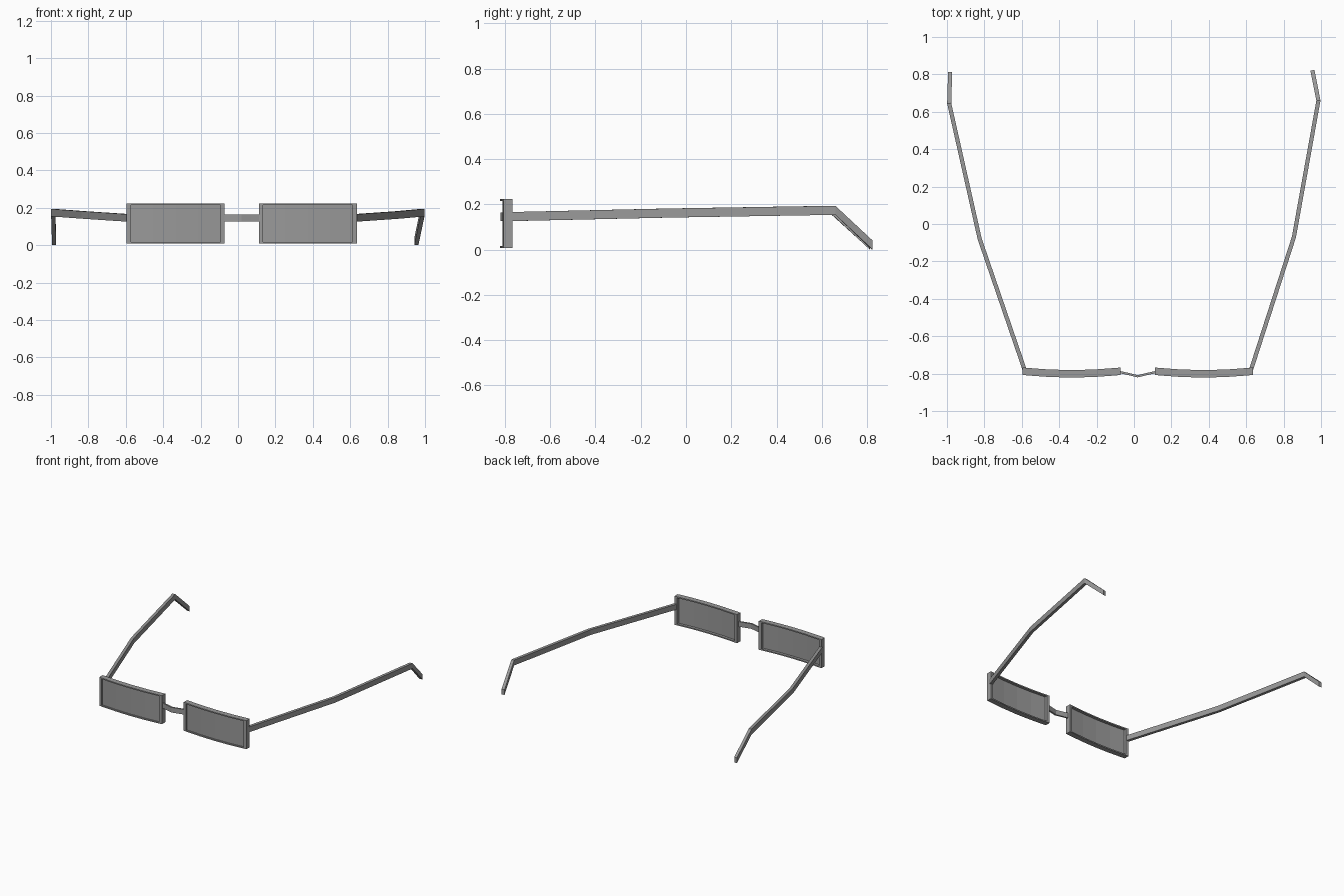
import bpy
import bmesh
from mathutils import Vector

cube = bpy.data.objects.get("Cube")
if cube:
    bpy.data.objects.remove(cube, do_unlink=True)


def make_material(name, value):
    mat = bpy.data.materials.new(name)
    mat.use_nodes = True
    colour = (value, value, value, 1)
    mat.diffuse_color = colour
    mat.node_tree.nodes["Principled BSDF"].inputs["Base Color"].default_value = colour
    return mat


grey = make_material("plain grey", 0.32)


def loft(bm, sections):
    """Skin a row of four-cornered sections and cap both ends."""
    rings = [[bm.verts.new(p) for p in s] for s in sections]
    for a, b in zip(rings, rings[1:]):
        for i in range(4):
            j = (i + 1) % 4
            bm.faces.new((a[i], a[j], b[j], b[i]))
    bm.faces.new(rings[0][::-1])
    bm.faces.new(rings[-1])


def finish(bm, name):
    bmesh.ops.recalc_face_normals(bm, faces=bm.faces)
    mesh = bpy.data.meshes.new(name)
    bm.to_mesh(mesh)
    bm.free()
    mesh.materials.append(grey)
    obj = bpy.data.objects.new(name, mesh)
    bpy.context.collection.objects.link(obj)
    return obj


def strip(name, path, width, height):
    """Sweep an upright rectangular section along a path, mitred in plan."""
    pts = [Vector(p) for p in path]
    dirs = [(b - a).xy.normalized() for a, b in zip(pts, pts[1:])]
    sections = []
    for i, p in enumerate(pts):
        d = (dirs[max(i - 1, 0)] + dirs[min(i, len(dirs) - 1)]).normalized()
        side = Vector((-d.y, d.x, 0)) * width / 2
        up = Vector((0, 0, height / 2))
        sections.append([p - side - up, p + side - up, p + side + up, p - side + up])
    bm = bmesh.new()
    loft(bm, sections)
    return finish(bm, name)


HALF = 0.262      # half width of one eye piece
SIDE = 0.022      # width of the upright rim bars
EDGE = 0.009      # thickness of the top and bottom rim bars
LOW, HIGH = 0.008, 0.224
FRONT, BACK = -0.807, -0.767


def bent_bar(bm, cx, u0, u1, z0, z1, y0, y1, steps):
    """Box that follows the shallow forward bow of an eye piece."""
    sections = []
    for i in range(steps + 1):
        u = u0 + (u1 - u0) * i / steps
        bow = -0.014 * (1 - (u / HALF) ** 2)
        sections.append([(cx + u, y + bow, z) for y, z in
                         ((y0, z0), (y1, z0), (y1, z1), (y0, z1))])
    loft(bm, sections)


# Rims and lenses
for side, cx in (("right", -0.333), ("left", 0.373)):
    inner = HALF - SIDE
    bm = bmesh.new()
    bent_bar(bm, cx, -HALF, -inner, LOW, HIGH, FRONT, BACK, 1)
    bent_bar(bm, cx, inner, HALF, LOW, HIGH, FRONT, BACK, 1)
    bent_bar(bm, cx, -inner, inner, LOW, LOW + EDGE, FRONT, BACK, 4)
    bent_bar(bm, cx, -inner, inner, HIGH - EDGE, HIGH, FRONT, BACK, 4)
    finish(bm, side + "_rim")

    bm = bmesh.new()
    bent_bar(bm, cx, -inner, inner, LOW + EDGE, HIGH - EDGE, -0.797, -0.787, 4)
    finish(bm, side + "_lens")

# Nose bridge
strip("bridge", [(-0.085, -0.79, 0.145), (-0.03, -0.802, 0.145), (0.02, -0.814, 0.145),
                 (0.07, -0.802, 0.145), (0.125, -0.79, 0.145)], 0.012, 0.038)

# Temple arms with bent ear tips, each opened to its own angle
strip("right_arm", [(-0.583, -0.785, 0.146), (-0.825, -0.08, 0.162),
                    (-0.988, 0.645, 0.174), (-0.983, 0.812, 0.021)], 0.022, 0.04)
strip("left_arm", [(0.624, -0.785, 0.146), (0.855, -0.07, 0.162),
                   (0.986, 0.66, 0.174), (0.954, 0.822, 0.021)], 0.022, 0.04)
